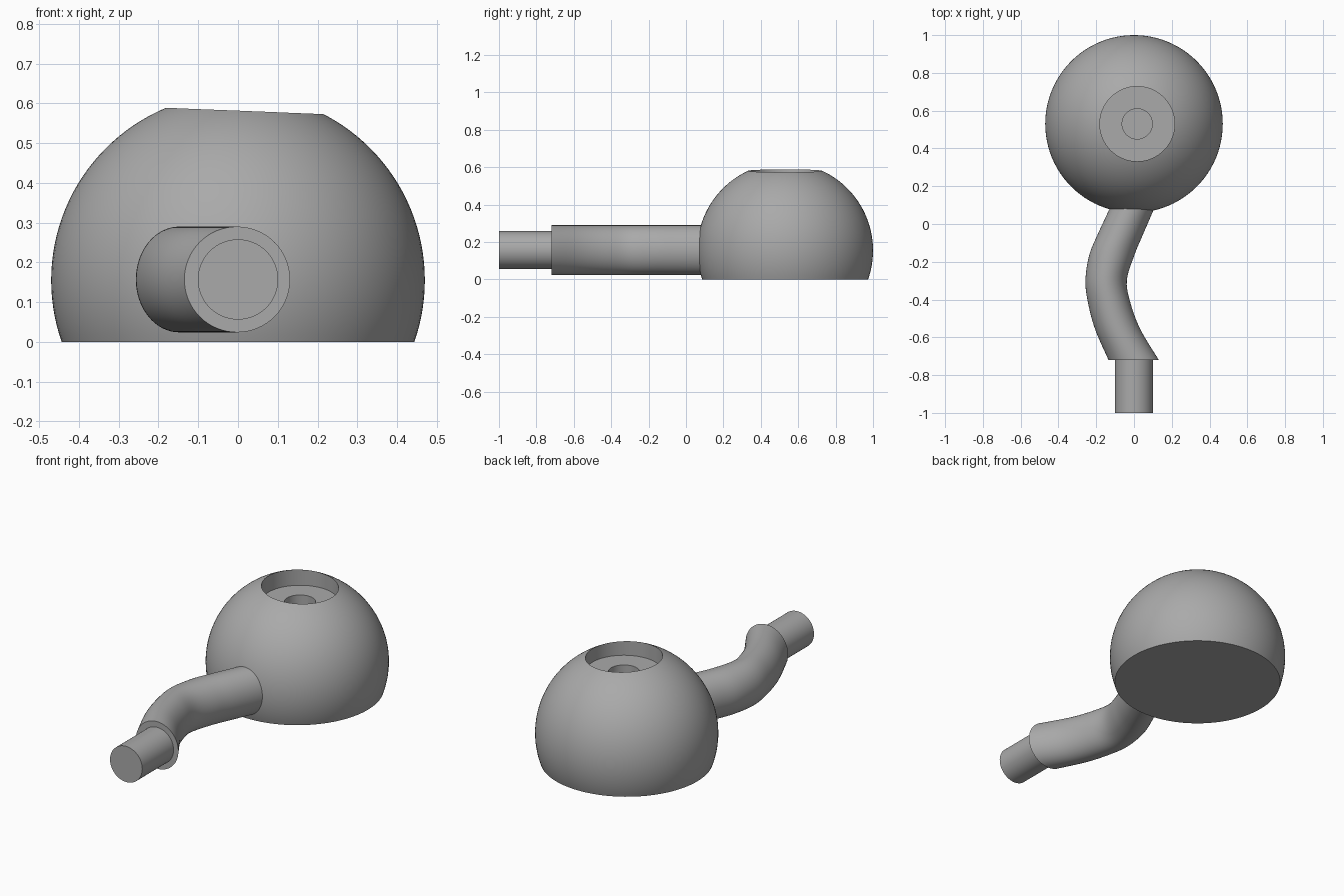
import bpy, bmesh, math
from mathutils import Vector, Matrix

default = bpy.data.objects.get("Cube")
if default:
    bpy.data.objects.remove(default, do_unlink=True)

grey = bpy.data.materials.new("plain grey")
grey.use_nodes = True
color = (0.4, 0.4, 0.4, 1)
grey.diffuse_color = color
grey.node_tree.nodes["Principled BSDF"].inputs["Base Color"].default_value = color

AXIS_Z = 0.157


def make(name, bm):
    bmesh.ops.recalc_face_normals(bm, faces=bm.faces)
    mesh = bpy.data.meshes.new(name)
    bm.to_mesh(mesh)
    bm.free()
    mesh.materials.append(grey)
    obj = bpy.data.objects.new(name, mesh)
    bpy.context.collection.objects.link(obj)
    return obj


def activate(obj):
    bpy.ops.object.select_all(action='DESELECT')
    obj.select_set(True)
    bpy.context.view_layer.objects.active = obj


def smooth(obj):
    activate(obj)
    bpy.ops.object.shade_smooth_by_angle(angle=math.radians(30))


def cylinder(name, radius, start, end):
    start, end = Vector(start), Vector(end)
    axis = end - start
    turn = axis.to_track_quat('Z', 'Y').to_matrix().to_4x4()
    bm = bmesh.new()
    bmesh.ops.create_cone(bm, cap_ends=True, segments=64, radius1=radius, radius2=radius,
                          depth=axis.length,
                          matrix=Matrix.Translation((start + end) / 2) @ turn)
    return make(name, bm)


# Bowl: ball with a flat base
bm = bmesh.new()
bmesh.ops.create_uvsphere(bm, u_segments=96, v_segments=64, radius=0.47,
                          matrix=Matrix.Translation((0, 0.53, 0.155)))
cut = bmesh.ops.bisect_plane(bm, geom=bm.verts[:] + bm.edges[:] + bm.faces[:],
                             plane_co=(0, 0, 0), plane_no=(0, 0, -1), clear_outer=True)
rim = [e for e in cut["geom_cut"] if isinstance(e, bmesh.types.BMEdge)]
bmesh.ops.contextual_create(bm, geom=rim)
bowl = make("bowl", bm)

# Stepped opening, set slightly off centre
for name, radius, floor in (("wide_bore", 0.198, 0.497), ("narrow_bore", 0.08, 0.16)):
    cutter = cylinder(name, radius, (0.017, 0.53, floor), (0.017, 0.53, 0.8))
    cutter.hide_render = True
    mod = bowl.modifiers.new(name, 'BOOLEAN')
    mod.operation = 'DIFFERENCE'
    mod.solver = 'EXACT'
    mod.object = cutter
    activate(bowl)
    bpy.ops.object.modifier_apply(modifier=mod.name)
    bpy.data.objects.remove(cutter, do_unlink=True)
smooth(bowl)

# Stem: bent tube from upright sections given as (y, left edge, right edge)
sections = [Vector(s) for s in (
    (-0.72, -0.135, 0.131), (-0.56, -0.205, 0.035), (-0.42, -0.243, -0.018),
    (-0.3, -0.257, -0.038), (-0.165, -0.237, 0.002), (-0.05, -0.19, 0.05),
    (0.08, -0.13, 0.106), (0.2, -0.08, 0.155))]


def spline(points, steps):
    ends = [2 * points[0] - points[1]] + points + [2 * points[-1] - points[-2]]
    for a, b, c, d in zip(ends, ends[1:], ends[2:], ends[3:]):
        for i in range(steps):
            t = i / steps
            yield 0.5 * (2 * b + (c - a) * t + (2 * a - 5 * b + 4 * c - d) * t ** 2
                         + (3 * b - a - 3 * c + d) * t ** 3)
    yield points[-1]


bm = bmesh.new()
sides = 64
rings = []
for y, left, right in spline(sections, 6):
    ring = []
    for k in range(sides):
        a = math.tau * k / sides
        x = (left + right) / 2 + (right - left) / 2 * math.cos(a)
        ring.append(bm.verts.new((x, y, AXIS_Z + 0.133 * math.sin(a))))
    rings.append(ring)
for r, s in zip(rings, rings[1:]):
    for k in range(sides):
        j = (k + 1) % sides
        bm.faces.new((r[k], r[j], s[j], s[k]))
bm.faces.new(rings[0])
bm.faces.new(rings[-1])
smooth(make("stem", bm))

# Mouthpiece: straight narrow rod
smooth(cylinder("mouthpiece", 0.101, (0, -1, AXIS_Z), (0, -0.7, AXIS_Z)))
